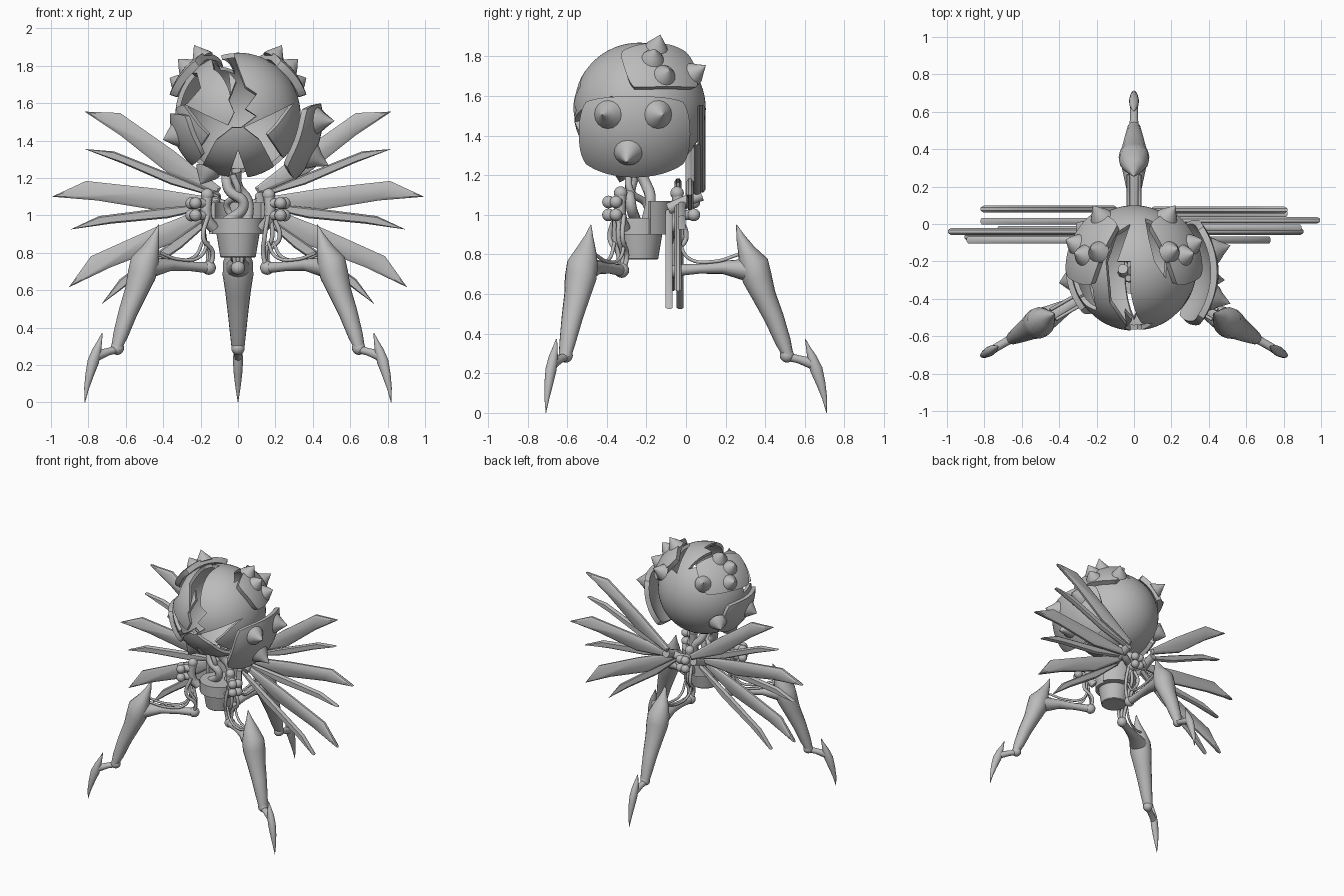
import bpy, bmesh, math
from mathutils import Vector, Matrix

if "Cube" in bpy.data.objects:
    bpy.data.objects.remove(bpy.data.objects["Cube"])

grey = bpy.data.materials.new("plain grey")
grey.use_nodes = True
COLOUR = (0.5, 0.5, 0.5, 1)
grey.diffuse_color = COLOUR
grey.node_tree.nodes["Principled BSDF"].inputs["Base Color"].default_value = COLOUR

HUB = Vector((0, -0.235, 0))
HEAD = Vector((0, -0.235, 1.535))
RADIUS = 0.335


def finish(name, bm):
    bmesh.ops.recalc_face_normals(bm, faces=bm.faces)
    mesh = bpy.data.meshes.new(name)
    bm.to_mesh(mesh)
    bm.free()
    mesh.materials.append(grey)
    mesh.shade_smooth()
    mesh.set_sharp_from_angle(angle=math.radians(35))
    obj = bpy.data.objects.new(name, mesh)
    bpy.context.collection.objects.link(obj)
    return obj


def apply_all(obj):
    # Bake modifiers into the mesh
    deps = bpy.context.evaluated_depsgraph_get()
    deps.update()
    obj.data = bpy.data.meshes.new_from_object(obj.evaluated_get(deps))
    obj.modifiers.clear()
    obj.data.shade_smooth()
    obj.data.set_sharp_from_angle(angle=math.radians(35))


def sweep(name, path, sizes, side, move=Matrix(), sides=16):
    # Elliptic rings lofted along a path; sizes are (in plane, sideways)
    path = [Vector(p) for p in path]
    side = Vector(side).normalized()
    bm = bmesh.new()
    rings = []
    for i, p in enumerate(path):
        tangent = path[min(i + 1, len(path) - 1)] - path[max(i - 1, 0)]
        normal = tangent.cross(side).normalized()
        ring = []
        for k in range(sides):
            a = math.tau * k / sides
            q = p + normal * sizes[i][0] * math.cos(a) + side * sizes[i][1] * math.sin(a)
            ring.append(bm.verts.new(move @ q))
        rings.append(ring)
    for a, b in zip(rings, rings[1:]):
        for k in range(sides):
            j = (k + 1) % sides
            bm.faces.new((a[k], a[j], b[j], b[k]))
    bm.faces.new(rings[0])
    bm.faces.new(rings[-1])
    return finish(name, bm)


def tube(name, points, radius, move=Matrix()):
    curve = bpy.data.curves.new(name, "CURVE")
    curve.dimensions = "3D"
    curve.bevel_depth = radius
    curve.bevel_resolution = 3
    curve.resolution_u = 8
    curve.use_fill_caps = True
    spline = curve.splines.new("BEZIER")
    spline.bezier_points.add(len(points) - 1)
    for bp, p in zip(spline.bezier_points, points):
        bp.co = move @ Vector(p)
        bp.handle_left_type = bp.handle_right_type = "AUTO"
    obj = bpy.data.objects.new(name, curve)
    bpy.context.collection.objects.link(obj)
    deps = bpy.context.evaluated_depsgraph_get()
    mesh = bpy.data.meshes.new_from_object(obj.evaluated_get(deps))
    bpy.data.objects.remove(obj)
    mesh.materials.clear()
    mesh.materials.append(grey)
    mesh.shade_smooth()
    bpy.context.collection.objects.link(bpy.data.objects.new(name, mesh))


def ball(name, place, radius, move=Matrix()):
    bm = bmesh.new()
    bmesh.ops.create_uvsphere(bm, u_segments=16, v_segments=10, radius=radius)
    bmesh.ops.translate(bm, verts=bm.verts, vec=move @ Vector(place))
    finish(name, bm)


def lathe(name, profile, centre):
    path = [centre + Vector((0, 0, z)) for r, z in profile]
    sweep(name, path, [(r, r) for r, z in profile], (1, 0, 0), sides=32)


def slab(outline, low, high, place):
    # Closed solid from a flat outline
    bm = bmesh.new()
    face = bm.faces.new([bm.verts.new(place(u, v, low)) for u, v in outline])
    out = bmesh.ops.extrude_face_region(bm, geom=[face])
    shift = place(0, 0, high) - place(0, 0, low)
    bmesh.ops.translate(bm, vec=shift, verts=[g for g in out["geom"] if isinstance(g, bmesh.types.BMVert)])
    bmesh.ops.recalc_face_normals(bm, faces=bm.faces)
    return bm


def plate(name, centre, facing, half_w, half_h, radius, thickness):
    # Rounded rectangular patch of a sphere
    d = Vector(facing).normalized()
    a = Vector((0, 0, 1)).cross(d).normalized()
    b = d.cross(a)
    bm = bmesh.new()
    bmesh.ops.create_grid(bm, x_segments=16, y_segments=16, size=1)
    for v in bm.verts:
        x, y = v.co.x, v.co.y
        u = x * (1 - 0.09 * y ** 4) * half_w
        w = y * (1 - 0.09 * x ** 4) * half_h
        v.co = centre + (d + a * u + b * w).normalized() * radius
    obj = finish(name, bm)
    mod = obj.modifiers.new("thickness", "SOLIDIFY")
    mod.thickness = thickness
    mod.offset = 0
    apply_all(obj)


def spike(name, centre, tip, base, width):
    # Cone with a flared foot
    tip = Vector(tip)
    d = tip.normalized()
    steps = ((base, 1), (base + 0.02, 0.85), (base + 0.045, 0.54), (tip.length, 0.01))
    sweep(name, [centre + d * t for t, r in steps], [(r * width, r * width) for t, r in steps], d.orthogonal())


# Cracked head: cut a ball, keep its skin, give the cracks a rim
bm = bmesh.new()
bmesh.ops.create_uvsphere(bm, u_segments=64, v_segments=32, radius=RADIUS)
bmesh.ops.translate(bm, verts=bm.verts, vec=HEAD)
head = finish("head_shell", bm)

crack = [(-.1, 1.9), (-.1, 1.83), (-.01, 1.72), (-.05, 1.62), (-.02, 1.55), (-.06, 1.47), (.02, 1.47),
         (.1, 1.53), (.04, 1.57), (.1, 1.65), (.04, 1.69), (-.02, 1.85), (-.02, 1.9)]
notch = [(0, 1.35), (-.07, 1.15), (.07, 1.15)]
gash = [(.03, 1.47), (.18, 1.54), (.3, 1.6), (.21, 1.48), (.16, 1.43), (.26, 1.28), (.2, 1.25), (.12, 1.4)]
temple = [(-.35, 1.57), (-.27, 1.6), (-.2, 1.68), (-.22, 1.76), (-.28, 1.76), (-.35, 1.66)]
slit_left = [(-.02, 0), (-.1, -.05), (-.15, -.2), (-.13, -.42), (-.04, -.55), (-.06, -.4), (-.09, -.2)]
slit_right = [(.06, .03), (.13, 0), (.18, -.12), (.17, -.29), (.11, -.2), (.08, -.08)]


def front(u, v, t):
    return Vector((u, t, v))


def above(u, v, t):
    return Vector((u, v, t))


for outline, low, high, place in ((crack, -.7, -.2, front), (notch, -.7, -.1, front), (gash, -.7, -.2, front),
                                  ([(-x, z) for x, z in gash], -.7, -.2, front), (temple, -.7, -.25, front),
                                  (slit_left, 1.6, 2, above), (slit_right, 1.6, 2, above)):
    cutter = finish("cutter", slab(outline, low, high, place))
    cutter.hide_render = True
    mod = head.modifiers.new("cut", "BOOLEAN")
    mod.operation = "DIFFERENCE"
    mod.solver = "EXACT"
    mod.object = cutter
    apply_all(head)
    bpy.data.objects.remove(cutter)
bm = bmesh.new()
bm.from_mesh(head.data)
inner = [f for f in bm.faces if (f.calc_center_median() - HEAD).length < RADIUS * .985]
bmesh.ops.delete(bm, geom=inner, context="FACES")
bm.to_mesh(head.data)
bm.free()
mod = head.modifiers.new("rim", "SOLIDIFY")
mod.thickness = 0.025
mod.use_rim_only = True
apply_all(head)

# Spiked armour: upper pair, one seated cheek plate, one loose cheek plate
for side, label in ((1, "left"), (-1, "right")):
    plate(label + "_brow_plate", HEAD, (side * .27, .12, .24), .6, .4, .362, .04)
    for tip in ((.235, .105, .375), (.32, .08, .3), (.22, .335, .22), (.365, .15, .2)):
        spike(label + "_brow_spike", HEAD, (side * tip[0], tip[1], tip[2]), .365, .062)
plate("right_cheek_plate", HEAD, (-.9, -.1, -.38), .75, .45, .35, .03)
for tip in ((-.4, -.08, -.13), (-.2, -.1, -.37), (-.31, .24, -.16)):
    spike("right_cheek_spike", HEAD, tip, .345, .07)
loose = Vector((.02, -.26, 1.515))
plate("left_cheek_plate", loose, (.94, 0, -.32), .86, .58, .415, .035)
for tip in ((.495, -.165, -.01), (.495, .145, -.01), (.465, -.04, -.25)):
    spike("left_cheek_spike", loose, tip, .42, .075)

# Pot body, back collar and neck hoses
lathe("pot", [(.09, .775), (.095, .78), (.115, .9), (.14, .9), (.14, .985), (.12, .985), (.11, .95)], HUB)
bm = bmesh.new()
arc = []
for k in range(13):
    a = math.radians(20 + k * 140 / 12)
    d = Vector((math.cos(a), math.sin(a), 0))
    arc.append([bm.verts.new(HUB + d * r + Vector((0, 0, z))) for r, z in ((.13, .9), (.165, .9), (.165, 1.07), (.13, 1.07))])
for a, b in zip(arc, arc[1:]):
    for k in range(4):
        bm.faces.new((a[k], a[k - 1], b[k - 1], b[k]))
bm.faces.new(arc[0])
bm.faces.new(arc[-1])
finish("back_collar", bm)
tube("neck_hose", [(-.07, -.25, .96), (.03, -.28, 1.06), (-.05, -.28, 1.14), (-.06, -.24, 1.25)], .028)
tube("neck_hose", [(.05, -.2, .96), (.05, -.18, 1.08), (0, -.2, 1.15), (-.01, -.25, 1.24)], .028)
tube("neck_hose", [(0, -.2, .96), (-.06, -.2, 1.05), (0, -.28, 1.12), (-.03, -.29, 1.22)], .018)


def limb(name, rows, move):
    # Rows are (reach, height, half depth, half width)
    sweep(name, [(r, 0, z) for r, z, h, w in rows], [(h, w) for r, z, h, w in rows], (0, 1, 0), move)


# Three clawed legs around the hub
for angle, label in ((90, "back"), (-30, "front_left"), (210, "front_right")):
    M = Matrix.Translation(HUB) @ Matrix.Rotation(math.radians(angle), 4, "Z")
    limb(label + "_thigh", [(.18, .72, .03, .03), (.3, .728, .025, .028), (.42, .735, .033, .04), (.56, .72, .06, .07)], M)
    limb(label + "_shin", [(.49, .95, .002, .002), (.51, .89, .022, .022), (.54, .82, .045, .055), (.575, .75, .078, .08),
                           (.595, .68, .075, .082), (.63, .59, .06, .068), (.68, .48, .05, .055), (.725, .36, .04, .042),
                           (.755, .28, .025, .033)], M)
    limb(label + "_ankle", [(.74, .285, .022, .025), (.8, .272, .02, .022), (.87, .25, .028, .022)], M)
    limb(label + "_claw", [(.838, .372, .002, .003), (.852, .33, .011, .013), (.871, .28, .024, .024), (.893, .22, .032, .027),
                           (.917, .145, .023, .022), (.935, .075, .013, .013), (.945, 0, .001, .001)], M)
    ball(label + "_ankle_joint", (.745, 0, .29), .036, M)
    ball(label + "_hip_joint", (.18, 0, .72), .038, M)
    tube(label + "_column", [(.15, 0, .93), (.19, 0, .98), (.19, 0, 1.12)], .03, M)
    ball(label + "_column_cap", (.19, 0, 1.11), .034, M)
    for z in (1.0, 1.065):
        tube(label + "_piston", [(.18, 0, z), (.23, 0, z), (.27, 0, z)], .026, M)
        for y in (-.022, .022):
            ball(label + "_piston_end", (.275, y, z), .032, M)
    for y in (-.025, 0, .025):
        tube(label + "_hip_cable", [(.2, y, 1.0), (.21 + y, y * 1.5, .88), (.17, y, .8), (.18, y / 2, .72)], .012, M)
    for y in (-.03, .03):
        tube(label + "_thigh_cable", [(.2, y, .86), (.25, y, .78), (.38, y, .765), (.5, y, .8)], .009, M)

# Fans of flat blade feathers: (tip x, tip z, root z, width scale, left y, right y)
blades = [(.82, 1.555, 1.13, 1, .075, .08), (.82, 1.355, 1.1, .45, .055, .015), (.995, 1.1, 1.07, 1, .02, -.04),
          (.895, .925, 1.06, .5, -.02, -.085), (.905, .615, 1.05, 1, -.04, -.07), (.73, .525, 1.02, .5, -.085, -.03)]
feather = [(0, .02), (.38, .062), (.8, .09), (1, 0), (.73, -.012), (.35, -.056), (0, -.02)]
for side, label in ((1, "left"), (-1, "right")):
    for x, z, root, scale, left_y, right_y in blades:
        start = Vector((side * .1, left_y if side > 0 else right_y, root))
        along = Vector((side * (x - .1), 0, z - root))
        up = Vector((-side * along.z, 0, abs(along.x))).normalized() * scale
        bm = slab(feather, -.008, .008, lambda u, v, t: start + along * u + up * v + Vector((0, t, 0)))
        broad = [f for f in bm.faces if abs(f.normal.y) > .9]
        bmesh.ops.inset_individual(bm, faces=broad, thickness=.016 * scale, depth=.01)
        finish(label + "_feather", bm)
    tube(label + "_wing_hub", [(side * .12, .08, 1.1), (side * .12, 0, 1.07), (side * .12, -.09, 1.03)], .03)
    tube(label + "_wing_bracket", [(0, -.06, 1.05), (side * .06, -.02, 1.05), (side * .12, 0, 1.07)], .028)
